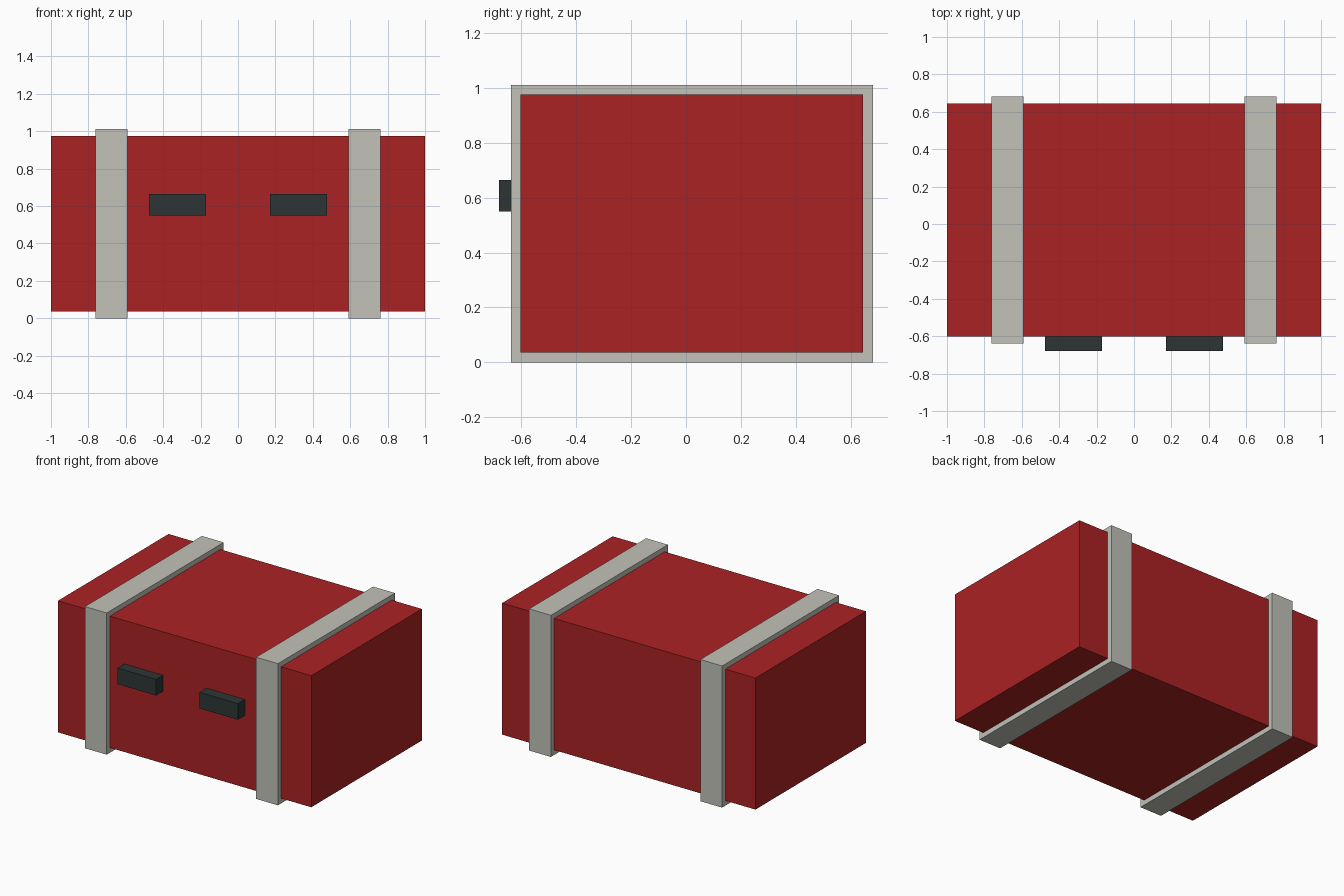
import bpy
from mathutils import Vector

old = bpy.data.objects.get("Cube")
if old:
    bpy.data.objects.remove(old, do_unlink=True)


def make_material(name, rgb):
    mat = bpy.data.materials.new(name)
    mat.use_nodes = True
    mat.diffuse_color = (*rgb, 1)
    mat.node_tree.nodes["Principled BSDF"].inputs["Base Color"].default_value = (*rgb, 1)
    return mat


def add_box(name, low, high, mat):
    """Flat-sided box spanning two opposite corners."""
    low, high = Vector(low), Vector(high)
    bpy.ops.mesh.primitive_cube_add(size=1, location=(low + high) / 2)
    box = bpy.context.object
    box.name = box.data.name = name
    box.scale = high - low
    bpy.ops.object.transform_apply(location=False, rotation=False, scale=True)
    box.data.materials.append(mat)
    return box


red = make_material("red", (0.41, 0.016, 0.017))
pale_grey = make_material("pale grey", (0.54, 0.54, 0.49))
charcoal = make_material("charcoal", (0.027, 0.035, 0.035))

# Main case
front, back, bottom, top = -0.602, 0.645, 0.036, 0.975
add_box("case_body", (-1, front, bottom), (1, back, top), red)

# Straps wrapped around the case and latches on its front, one per side
strap = 0.036
for side, sign in (("left", 1), ("right", -1)):
    x_in, x_out = sorted((sign * 0.59, sign * 0.762))
    add_box(side + "_strap", (x_in, front - strap, bottom - strap),
            (x_out, back + strap, top + strap), pale_grey)
    x_in, x_out = sorted((sign * 0.172, sign * 0.475))
    add_box(side + "_latch", (x_in, -0.68, 0.55), (x_out, front + 0.02, 0.665), charcoal)
